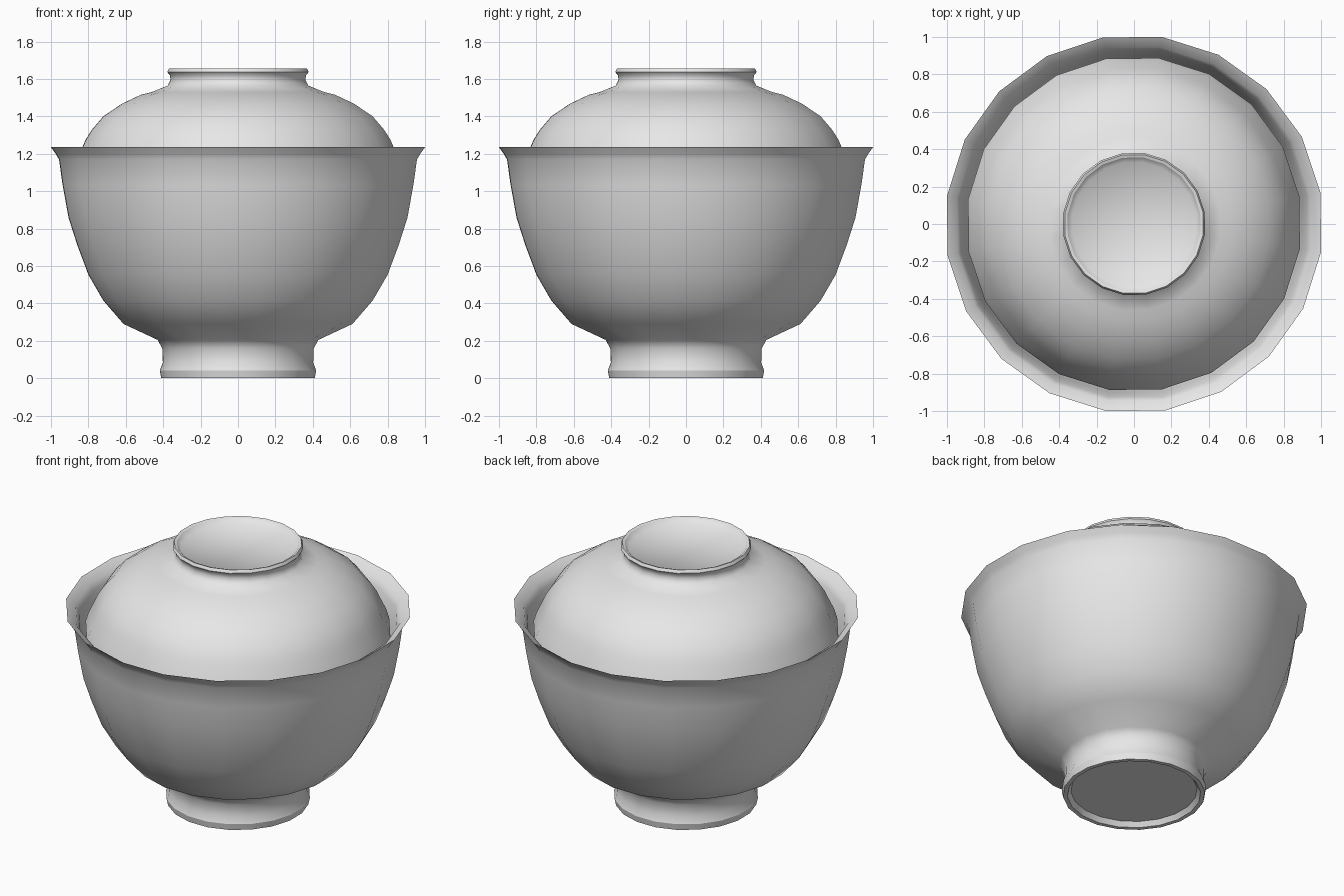
import bpy, bmesh, math

if "Cube" in bpy.data.objects:
    bpy.data.objects.remove(bpy.data.objects["Cube"], do_unlink=True)

SIDES = 20
TURN = math.radians(9.5)                     # slight twist of the facets
FIT = 1 / math.cos(math.radians(8.5))        # profile widths are silhouette widths

grey = bpy.data.materials.new("plain grey")
grey.use_nodes = True
grey.diffuse_color = (0.8, 0.8, 0.8, 1)
grey.node_tree.nodes["Principled BSDF"].inputs["Base Color"].default_value = (0.8, 0.8, 0.8, 1)


def lathe(name, profile, sharp_rings):
    """Turn a closed profile (starting and ending on the axis) around z."""
    bm = bmesh.new()
    rings = []
    for r, z in profile:
        if r == 0:
            rings.append([bm.verts.new((0, 0, z))] * SIDES)
        else:
            rings.append([bm.verts.new((r * FIT * math.cos(TURN + math.tau * i / SIDES),
                                        r * FIT * math.sin(TURN + math.tau * i / SIDES), z))
                          for i in range(SIDES)])
    for a, b in zip(rings, rings[1:]):
        for i in range(SIDES):
            j = (i + 1) % SIDES
            corners = list(dict.fromkeys((a[i], a[j], b[j], b[i])))
            bm.faces.new(corners).smooth = True
    bmesh.ops.recalc_face_normals(bm, faces=bm.faces)
    # crisp edges around the chosen rings
    for k in sharp_rings:
        for i in range(SIDES):
            edge = bm.edges.get((rings[k][i], rings[k][(i + 1) % SIDES]))
            edge.smooth = False
    mesh = bpy.data.meshes.new(name)
    bm.to_mesh(mesh)
    bm.free()
    mesh.materials.append(grey)
    obj = bpy.data.objects.new(name, mesh)
    bpy.context.collection.objects.link(obj)
    return obj


# Bowl: recessed base, flared foot, rounded wall, turned-out rim, inside
lathe("bowl", [
    (0, 0.03), (0.365, 0.03), (0.385, 0.0), (0.41, 0.0), (0.418, 0.04),
    (0.402, 0.085), (0.405, 0.16), (0.43, 0.205),
    (0.612, 0.29), (0.72, 0.415), (0.80, 0.553), (0.86, 0.714), (0.906, 0.858),
    (0.938, 1.035), (0.957, 1.17), (0.975, 1.20), (1.0, 1.235),
    (0.945, 1.20), (0.925, 1.16), (0.90, 1.035), (0.87, 0.86), (0.82, 0.71),
    (0.76, 0.555), (0.68, 0.43), (0.57, 0.33), (0.40, 0.25), (0, 0.22),
], sharp_rings=(1, 2, 3, 4, 16))

# Lid: recessed grip ring, neck, dome, lip and underside
lathe("lid", [
    (0, 1.625), (0.33, 1.625), (0.355, 1.65), (0.37, 1.655), (0.379, 1.637),
    (0.365, 1.622), (0.36, 1.595), (0.375, 1.565), (0.46, 1.53), (0.52, 1.515),
    (0.62, 1.468), (0.72, 1.40), (0.78, 1.33), (0.815, 1.275), (0.832, 1.235),
    (0.868, 1.16), (0.887, 1.10), (0.875, 1.09),
    (0.84, 1.14), (0.79, 1.245), (0.69, 1.365), (0.58, 1.44), (0.40, 1.49), (0, 1.51),
], sharp_rings=(2, 3, 4, 16, 17))
